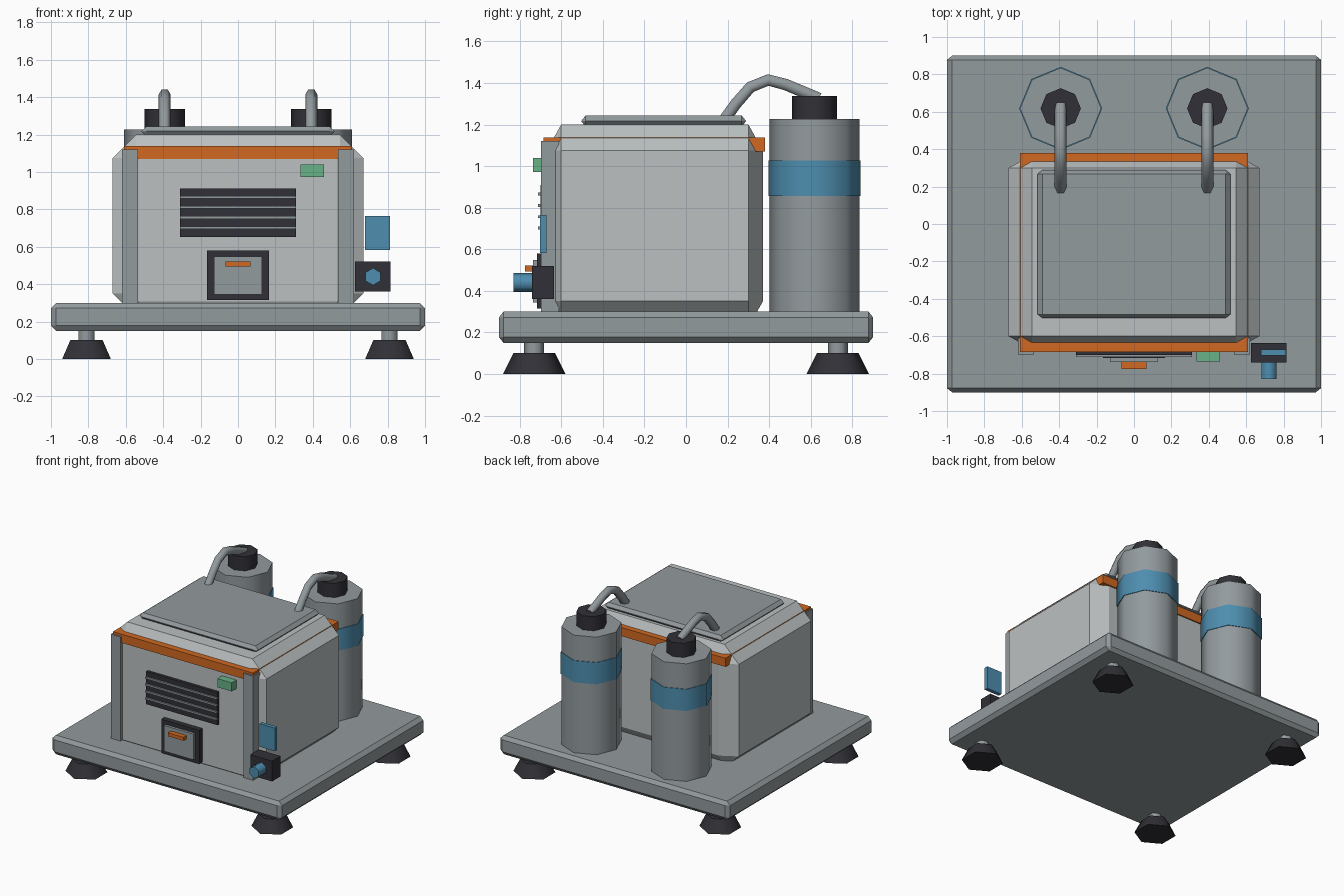
import bpy, bmesh, math
from mathutils import Matrix, Vector

if "Cube" in bpy.data.objects:
    bpy.data.objects.remove(bpy.data.objects["Cube"], do_unlink=True)


def material(name, rgb):
    m = bpy.data.materials.new(name)
    m.use_nodes = True
    m.diffuse_color = (*rgb, 1)
    m.node_tree.nodes["Principled BSDF"].inputs["Base Color"].default_value = (*rgb, 1)
    return m


LIGHT = material("light_grey", (0.50, 0.53, 0.53))
METAL = material("steel_grey", (0.29, 0.325, 0.34))
DARK = material("dark_rubber", (0.03, 0.03, 0.038))
ORANGE = material("orange", (0.63, 0.14, 0.015))
BLUE = material("blue", (0.075, 0.27, 0.43))
GREEN = material("green", (0.14, 0.44, 0.25))


def finish(name, bm, mat, smooth=False):
    bmesh.ops.recalc_face_normals(bm, faces=bm.faces)
    mesh = bpy.data.meshes.new(name)
    bm.to_mesh(mesh)
    bm.free()
    mesh.materials.append(mat)
    ob = bpy.data.objects.new(name, mesh)
    bpy.context.collection.objects.link(ob)
    if smooth:
        bpy.ops.object.select_all(action='DESELECT')
        ob.select_set(True)
        bpy.context.view_layer.objects.active = ob
        bpy.ops.object.shade_smooth_by_angle(angle=math.radians(62))
    return ob


def box(name, x, y, z, mat, cut=(0, 0, 0)):
    """Box from (low, high) ranges, with a chamfer depth along each axis."""
    bm = bmesh.new()
    spans = (x, y, z)
    for i in range(8):
        side = [(i >> a) & 1 for a in range(3)]
        for keep in range(3 if any(cut) else 1):
            p = [spans[a][side[a]] for a in range(3)]
            for a in range(3):
                if a != keep:
                    p[a] += cut[a] * (1 - 2 * side[a])
            bm.verts.new(p)
    bmesh.ops.convex_hull(bm, input=bm.verts)
    bmesh.ops.dissolve_limit(bm, angle_limit=0.01, verts=bm.verts, edges=bm.edges)
    return finish(name, bm, mat)


def drum(name, centre, z, r_low, r_high, sides, mat, lying=False):
    """Prism or frustum; lying ones run along y instead of z."""
    bm = bmesh.new()
    mid = sum(z) / 2
    turn = Matrix.Rotation(math.pi / 2, 4, 'X') if lying else Matrix()
    spot = (centre[0], mid, centre[1]) if lying else (*centre, mid)
    # first corner points along the local y axis
    bmesh.ops.create_cone(bm, cap_ends=True, segments=sides, radius1=r_low,
                          radius2=r_high, depth=z[1] - z[0],
                          matrix=Matrix.Translation(spot) @ turn)
    # keep a corner exactly on the second axis
    off = [v.co - Vector(spot) for v in bm.verts]
    axis = 2 if lying else 1
    if max(o[axis] for o in off) < 0.999 * max(r_low, r_high):
        bmesh.ops.rotate(bm, verts=bm.verts, cent=spot,
                         matrix=Matrix.Rotation(math.pi / sides, 3, 'Y' if lying else 'Z'))
    return finish(name, bm, mat, True)


def pipe(name, points, radius, mat):
    curve = bpy.data.curves.new(name + "_path", 'CURVE')
    curve.dimensions = '3D'
    curve.bevel_depth = radius
    curve.bevel_resolution = 1
    curve.use_fill_caps = True
    spline = curve.splines.new('POLY')
    spline.points.add(len(points) - 1)
    for sp, p in zip(spline.points, points):
        sp.co = (*p, 1)
    temp = bpy.data.objects.new(name + "_path", curve)
    bm = bmesh.new()
    mesh = temp.to_mesh()
    bm.from_mesh(mesh)
    temp.to_mesh_clear()
    bpy.data.objects.remove(temp)
    bpy.data.curves.remove(curve)
    bmesh.ops.remove_doubles(bm, verts=bm.verts, dist=0.0001)
    return finish(name, bm, mat, True)


# Base plate and feet
box("base_plate", (-1, 1), (-0.9, 0.9), (0.15, 0.3), METAL, (0.028, 0.022, 0.028))
for sx, left in ((-1, "right"), (1, "left")):
    for sy, end in ((-1, "front"), (1, "back")):
        spot = (sx * 0.81, sy * 0.73)
        drum(f"{end}_{left}_foot", spot, (0, 0.1), 0.15, 0.1, 6, DARK)
        drum(f"{end}_{left}_foot_stem", spot, (0.09, 0.16), 0.048, 0.048, 6, METAL)

# Main housing, front panel, trim band and lid
box("housing", (-0.67, 0.67), (-0.67, 0.37), (0.225, 1.2), LIGHT, (0.125, 0.07, 0.125))
box("front_panel", (-0.54, 0.54), (-0.677, -0.6), (0.298, 1.1), LIGHT, (0.01, 0.006, 0.01))
box("trim_band", (-0.61, 0.61), (-0.685, 0.38), (1.07, 1.138), ORANGE)
box("lid", (-0.515, 0.515), (-0.503, 0.288), (1.19, 1.243), METAL, (0.025, 0.02, 0.025))

# Corner posts
for sx, left in ((-1, "right"), (1, "left")):
    box(f"{left}_post", sorted((sx * 0.535, sx * 0.62)), (-0.697, -0.61), (0.29, 1.12), METAL)

# Vent with slats
box("vent_plate", (-0.31, 0.31), (-0.7, -0.66), (0.653, 0.91), DARK)
for i in range(4):
    z = 0.702 + i * 0.0545
    box(f"vent_slat_{i + 1}", (-0.31, 0.31), (-0.712, -0.69), (z - 0.007, z + 0.007), METAL)

# Hatch
box("hatch_frame", (-0.165, 0.165), (-0.717, -0.66), (0.315, 0.58), DARK)
box("hatch_door", (-0.128, 0.128), (-0.737, -0.7), (0.345, 0.548), METAL)
box("hatch_handle", (-0.068, 0.068), (-0.775, -0.73), (0.494, 0.521), ORANGE)

# Indicator and side valve
box("indicator", (0.335, 0.46), (-0.735, -0.66), (0.972, 1.04), GREEN)
box("valve_block", (0.625, 0.815), (-0.74, -0.635), (0.36, 0.52), DARK)
drum("valve_knob", (0.722, 0.44), (-0.83, -0.73), 0.046, 0.046, 6, BLUE, lying=True)
box("side_display", (0.68, 0.812), (-0.702, -0.672), (0.583, 0.765), BLUE)

# Tanks with bands, caps and pipes
ARC = ((0.175, 1.21), (0.24, 1.3), (0.31, 1.38), (0.395, 1.414), (0.48, 1.392), (0.64, 1.325))
for sx, left in ((-1, "right"), (1, "left")):
    spot = (sx * 0.392, 0.618)
    drum(f"{left}_tank", spot, (0.29, 1.226), 0.217, 0.217, 8, METAL)
    drum(f"{left}_tank_band", spot, (0.857, 1.028), 0.222, 0.222, 8, BLUE)
    drum(f"{left}_tank_cap", spot, (1.22, 1.337), 0.108, 0.108, 8, DARK)
    pipe(f"{left}_pipe", [(spot[0], y, z) for y, z in ARC], 0.032, METAL)
